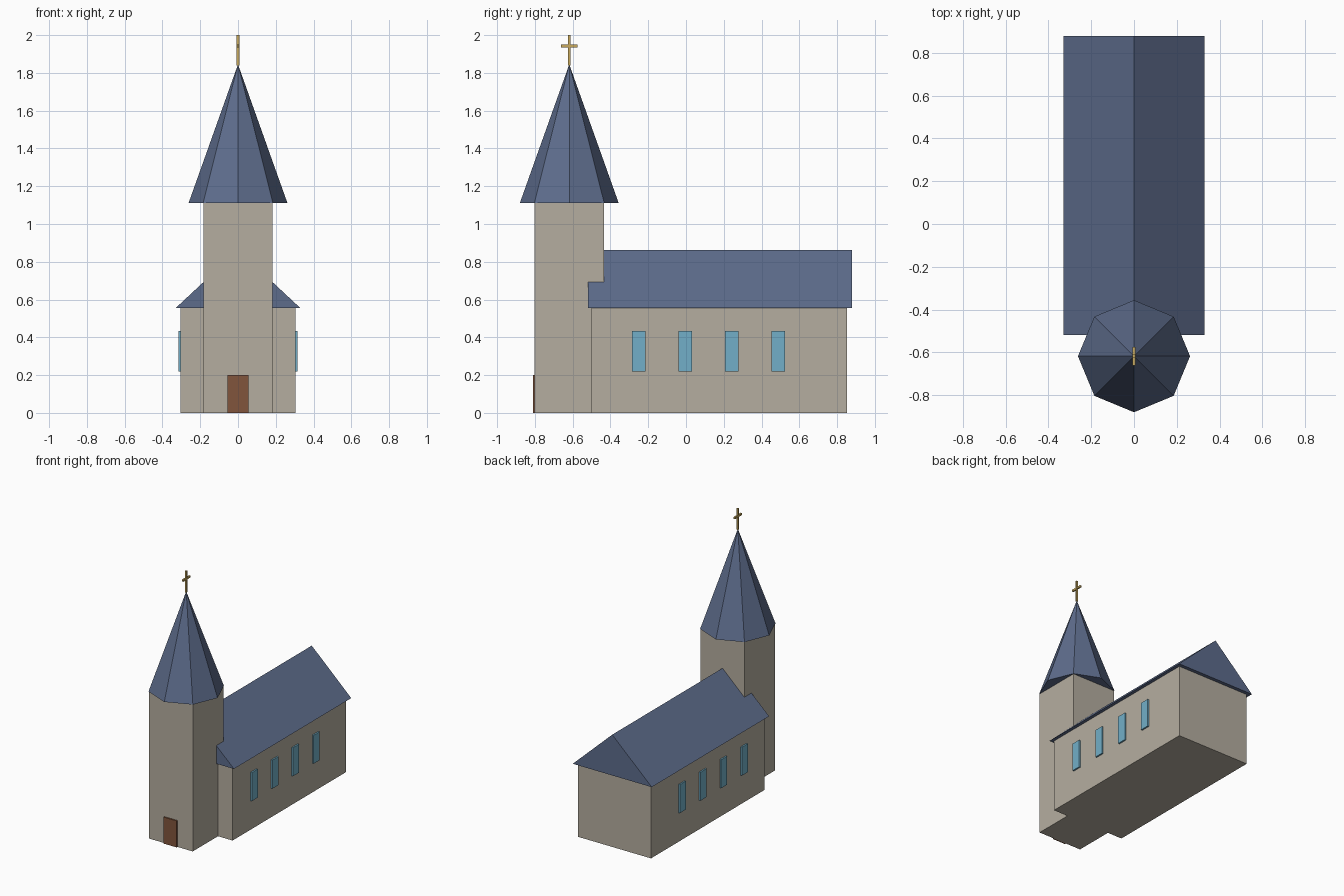
import bpy, bmesh
from math import pi

if "Cube" in bpy.data.objects:
    bpy.data.objects.remove(bpy.data.objects["Cube"])


def material(name, rgb):
    m = bpy.data.materials.new(name)
    m.diffuse_color = (*rgb, 1)
    m.use_nodes = True
    m.node_tree.nodes["Principled BSDF"].inputs["Base Color"].default_value = m.diffuse_color
    return m


STONE = material("stone", (0.46, 0.42, 0.35))
SLATE = material("slate", (0.11, 0.15, 0.26))
GLASS = material("glass", (0.17, 0.43, 0.58))
WOOD = material("wood", (0.22, 0.09, 0.045))
GOLD = material("gold", (0.58, 0.40, 0.11))


def add_object(name, bm, mat):
    bmesh.ops.recalc_face_normals(bm, faces=bm.faces)
    mesh = bpy.data.meshes.new(name)
    bm.to_mesh(mesh)
    bm.free()
    mesh.materials.append(mat)
    ob = bpy.data.objects.new(name, mesh)
    bpy.context.collection.objects.link(ob)
    return ob


def box(name, xs, ys, zs, mat):
    """Box between (min, max) pairs on each axis."""
    bm = bmesh.new()
    bmesh.ops.create_cube(bm, size=1)
    for v in bm.verts:
        v.co = [r[0] if c < 0 else r[1] for c, r in zip(v.co, (xs, ys, zs))]
    return add_object(name, bm, mat)


TOWER_Y, TOWER_HALF = -0.618, 0.183
EAVES, TOWER_TOP = 0.555, 1.11

# Nave and tower walls
box("nave", (-0.305, 0.305), (-0.5, 0.853), (0, EAVES), STONE)
box("tower", (-TOWER_HALF, TOWER_HALF),
    (TOWER_Y - TOWER_HALF, TOWER_Y + TOWER_HALF), (0, TOWER_TOP), STONE)

# Gabled nave roof: triangle extruded along y
bm = bmesh.new()
profile = [(-0.33, EAVES), (0.33, EAVES), (0, 0.863)]
gable = bm.faces.new([bm.verts.new((x, -0.52, z)) for x, z in profile])
ext = bmesh.ops.extrude_face_region(bm, geom=[gable], use_keep_orig=True)
bmesh.ops.translate(bm, vec=(0, 1.4, 0),
                    verts=[g for g in ext["geom"] if isinstance(g, bmesh.types.BMVert)])
add_object("nave_roof", bm, SLATE)

# Eight-sided spire, corners on the x and y axes
SPIRE_TOP = 1.845
bpy.ops.mesh.primitive_cone_add(vertices=8, radius1=0.262, radius2=0,
                                depth=SPIRE_TOP - TOWER_TOP,
                                location=(0, TOWER_Y, (SPIRE_TOP + TOWER_TOP) / 2))
spire = bpy.context.object
spire.name = "spire"
spire.data.materials.append(SLATE)

# Cross on the spire, arms along y
box("cross_post", (-0.007, 0.007), (TOWER_Y - 0.007, TOWER_Y + 0.007), (1.84, 2.0), GOLD)
box("cross_arm", (-0.006, 0.006), (TOWER_Y - 0.043, TOWER_Y + 0.043), (1.935, 1.949), GOLD)

# Front door
box("door", (-0.055, 0.055), (-0.811, -0.79), (0, 0.2), WOOD)

# Four windows on each side
for i in range(4):
    y = -0.251 + i * 0.2463
    for side, xs in (("right", (0.295, 0.316)), ("left", (-0.316, -0.295))):
        box(f"window_{side}_{i + 1}", xs, (y - 0.036, y + 0.036), (0.219, 0.434), GLASS)
